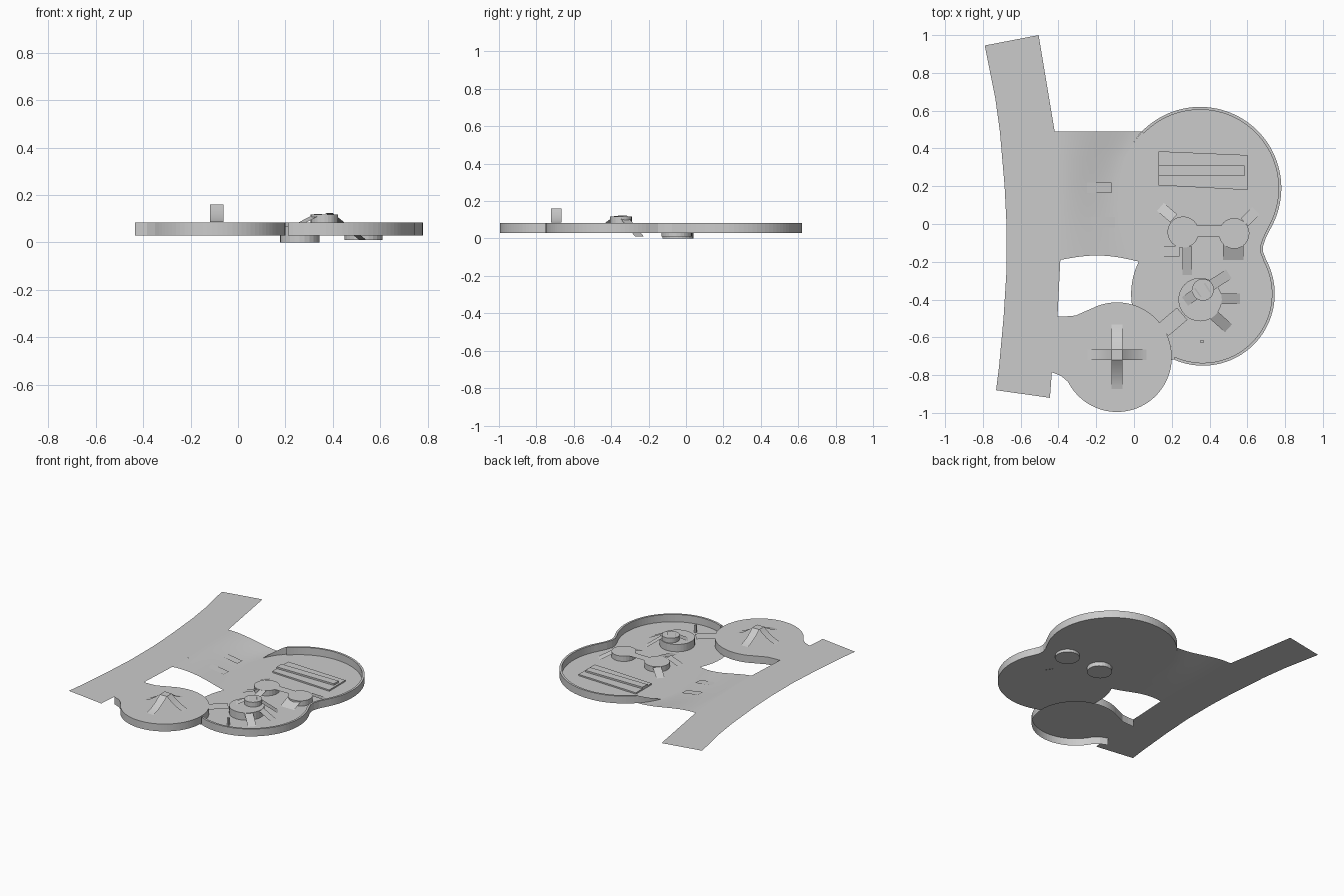
import bpy, bmesh, math
from mathutils import Vector

if "Cube" in bpy.data.objects:
    bpy.data.objects.remove(bpy.data.objects["Cube"])

TOP, FLOOR = 0.083, 0.03
BIG, LOW, DISC = (0.35, 0.19, 0.43), (0.365, -0.37, 0.38), (-0.09, -0.705, 0.29)


def arc(c, a0, a1, n=32, grow=0.0):
    return [(c[0] + (c[2] + grow) * math.cos(math.radians(a0 + (a1 - a0) * i / n)),
             c[1] + (c[2] + grow) * math.sin(math.radians(a0 + (a1 - a0) * i / n)))
            for i in range(n + 1)]


def mesh(name, verts, faces, smooth=False):
    me = bpy.data.meshes.new(name)
    me.from_pydata(verts, [], faces)
    me.update()
    ob = bpy.data.objects.new(name, me)
    bpy.context.collection.objects.link(ob)
    if smooth:
        for p in me.polygons:
            p.use_smooth = True
    return ob


def fix_normals(ob):
    bm = bmesh.new()
    bm.from_mesh(ob.data)
    bmesh.ops.recalc_face_normals(bm, faces=bm.faces)
    bm.to_mesh(ob.data)
    bm.free()


def sheet(name, pts, z):
    """flat one-sided sheet facing up"""
    area = sum(a[0] * b[1] - b[0] * a[1] for a, b in zip(pts, pts[1:] + pts[:1]))
    pts = pts if area > 0 else pts[::-1]
    return mesh(name, [(x, y, z) for x, y in pts], [tuple(range(len(pts)))])


def strip(name, left, right, smooth=False):
    """quads between two 3D paths"""
    n = len(left)
    return mesh(name, left + right,
                [(i, n + i, n + i + 1, i + 1) for i in range(n - 1)], smooth)


def prism(name, pts, z0, z1):
    n = len(pts)
    ob = mesh(name, [(x, y, z) for z in (z0, z1) for x, y in pts],
              [tuple(range(n))[::-1], tuple(range(n, 2 * n))] +
              [(i, (i + 1) % n, n + (i + 1) % n, n + i) for i in range(n)])
    fix_normals(ob)
    return ob


def ramp(name, a, b, za, zb, w, curve=0.0, n=8):
    """ribbon falling from a to b, optionally flared at its foot"""
    a, b = Vector(a), Vector(b)
    s = (b - a).normalized()
    s = Vector((-s.y, s.x)) * w / 2
    l, r = [], []
    for i in range(n + 1):
        t = i / n
        p, z = a.lerp(b, t), za + (zb - za) * (t + curve * t * (1 - t))
        l.append((p.x + s.x, p.y + s.y, z))
        r.append((p.x - s.x, p.y - s.y, z))
    return strip(name, r[::-1], l[::-1], True)


# road
road_l = [(-.79, .945), (-.735, .67), (-.71, .49), (-.685, .2), (-.675, 0),
          (-.675, -.25), (-.69, -.49), (-.715, -.76), (-.73, -.88)]
road_r = [(-.505, 1.0), (-.45, .67), (-.42, .49), (-.395, .2), (-.385, 0),
          (-.39, -.19), (-.405, -.49), (-.435, -.785), (-.445, -.92)]
strip("road", [(x, y, TOP) for x, y in road_r][::-1], [(x, y, TOP) for x, y in road_l][::-1])

# sloping apron between road and basin
edge = [(.04, .49), (-.01, .42), (-.05, .35), (-.075, .25), (-.08, .19),
        (-.065, .08), (-.04, 0), (0, -.1), (.03, -.2)]
near = [(-.42, .49), (-.414, .42), (-.408, .35), (-.4, .25), (-.395, .19),
        (-.39, .08), (-.385, 0), (-.388, -.1), (-.39, -.19)]


def apron_z(x, end):
    t = min(1, max(0, (x + .40) / (end + .40)))
    return TOP + (FLOOR - TOP) * t * t * (3 - 2 * t)


N = 16
verts, faces = [], []
for j, (p, q) in enumerate(zip(near, edge)):
    for i in range(N + 1):
        t = i / N
        sag = .028 * math.sin(math.pi * t) if j == len(near) - 1 else 0
        x = p[0] + (q[0] - p[0]) * t
        verts.append((x, p[1] + (q[1] - p[1]) * t + sag, apron_z(x, q[0])))
for j in range(len(near) - 1):
    for i in range(N):
        k = j * (N + 1) + i
        faces.append((k, k + N + 1, k + N + 2, k + 1))
mesh("apron", verts, faces, True)


# basin floor and rim wall
def rim(g):
    return (arc(BIG, 136, -29, 48, g) + [(.697 + g, -.075), (.684 + g, -.115), (.684 + g, -.15)]
            + arc(LOW, 28, -114, 40, g))


outer, inner = rim(0), rim(-.015)
floor_edge = (outer + arc(DISC, -3, 71, 16) + arc(LOW, 190, 154, 12) + edge[::-1][1:-1])
sheet("basin_floor", floor_edge, FLOOR)
n = len(outer)
rings = [[(x, y, z) for x, y in pts] for pts, z in
         ((outer, FLOOR), (outer, TOP), (inner, TOP), (inner, FLOOR))]
faces = [(a * n + i, a * n + i + 1, b * n + i + 1, b * n + i)
         for a, b in ((0, 1), (1, 2), (2, 3)) for i in range(n - 1)]
faces += [(n - 1, 2 * n - 1, 3 * n - 1, 4 * n - 1)]
fix_normals(mesh("basin_wall", sum(rings, []), faces))
# tapering wall end beside the apron
tail = arc(BIG, 136, 158, 8)
strip("wall_tail", [(x, y, FLOOR) for x, y in tail],
      [(x, y, FLOOR + (TOP - FLOOR) * (1 - i / 8)) for i, (x, y) in enumerate(tail)])

# round plaza with neck to the road, skirt below
plaza = ([(-.435, -.785), (-.385, -.805), (-.35, -.835)] + arc(DISC, 213, 477, 64)
         + [(-.265, -.465), (-.31, -.485), (-.36, -.489), (-.405, -.49)])
sheet("plaza", plaza, TOP)
strip("plaza_skirt", [(x, y, FLOOR) for x, y in plaza][::-1],
      [(x, y, TOP) for x, y in plaza][::-1])

# four-way ramp on the plaza
cx, cy = -.09, -.693
for k, (dx, dy, length) in enumerate(((1, 0, .155), (0, 1, .16), (-1, 0, .155), (0, -1, .18))):
    ramp(f"plaza_ramp_{k + 1}", (cx + dx * .028, cy + dy * .028),
         (cx + dx * length, cy + dy * length), .16, TOP + .002, .056, .6)
sheet("plaza_ramp_top", [(cx + a * .028, cy + b * .028)
                         for a, b in ((1, 1), (-1, 1), (-1, -1), (1, -1))], .16)

# lower basin: round platform, bridge, hub and ramps
prism("round_platform", arc((.35, -.40, .115), 0, 348.75, 31), FLOOR, TOP)
ramp("platform_bridge", (.255, -.475), (.155, -.56), TOP, TOP, .085, n=1)
prism("platform_hub", arc((.365, -.348, .058), 0, 345, 23), TOP, .117)
ramp("hub_ramp_north_east", (.385, -.34), (.525, -.25), .123, .012, .056)
ramp("hub_ramp_south_west", (.34, -.36), (.27, -.41), .12, TOP, .056)
ramp("platform_ramp_east", (.46, -.395), (.56, -.395), TOP, FLOOR, .056)
ramp("platform_ramp_south_east", (.42, -.48), (.50, -.552), TOP, FLOOR, .056)

# twin platforms joined by a bridge
MID = .068
prism("twin_platform_left", arc((.26, -.043, .083), 0, 345, 23), 0, MID)
prism("twin_platform_right", arc((.53, -.05, .081), 0, 345, 23), .01, MID)
ramp("twin_bridge", (.33, -.037), (.46, -.037), MID, MID, .06, n=1)
for name, a, b, w in (("north_west", (.21, .03), (.14, .09), .056),
                      ("west", (.24, -.145), (.14, -.145), .056),
                      ("south", (.283, -.12), (.283, -.27), .05),
                      ("north_east", (.585, .01), (.645, .07), .056),
                      ("south_east", (.525, -.10), (.525, -.19), .11)):
    ramp("twin_ramp_" + name, a, b, MID, FLOOR + .001, w)

# low box with a centre ledge
prism("low_box", [(.13, .385), (.13, .205), (.6, .18), (.6, .365)], FLOOR, .04)
prism("box_ledge", [(.13, .31), (.13, .255), (.585, .255), (.585, .31)], .04, .052)

# kickers on the apron and a small post
for k, (x, y) in enumerate(((-.185, .192), (-.165, .01))):
    ramp(f"apron_kicker_{k + 1}", (x - .065, y), (x + .065, y),
         apron_z(x - .065, -.07) + .003, apron_z(x + .065, -.07) + .009, .056)
prism("post", [(.352, -.63), (.367, -.63), (.367, -.615), (.352, -.615)], FLOOR, TOP)
